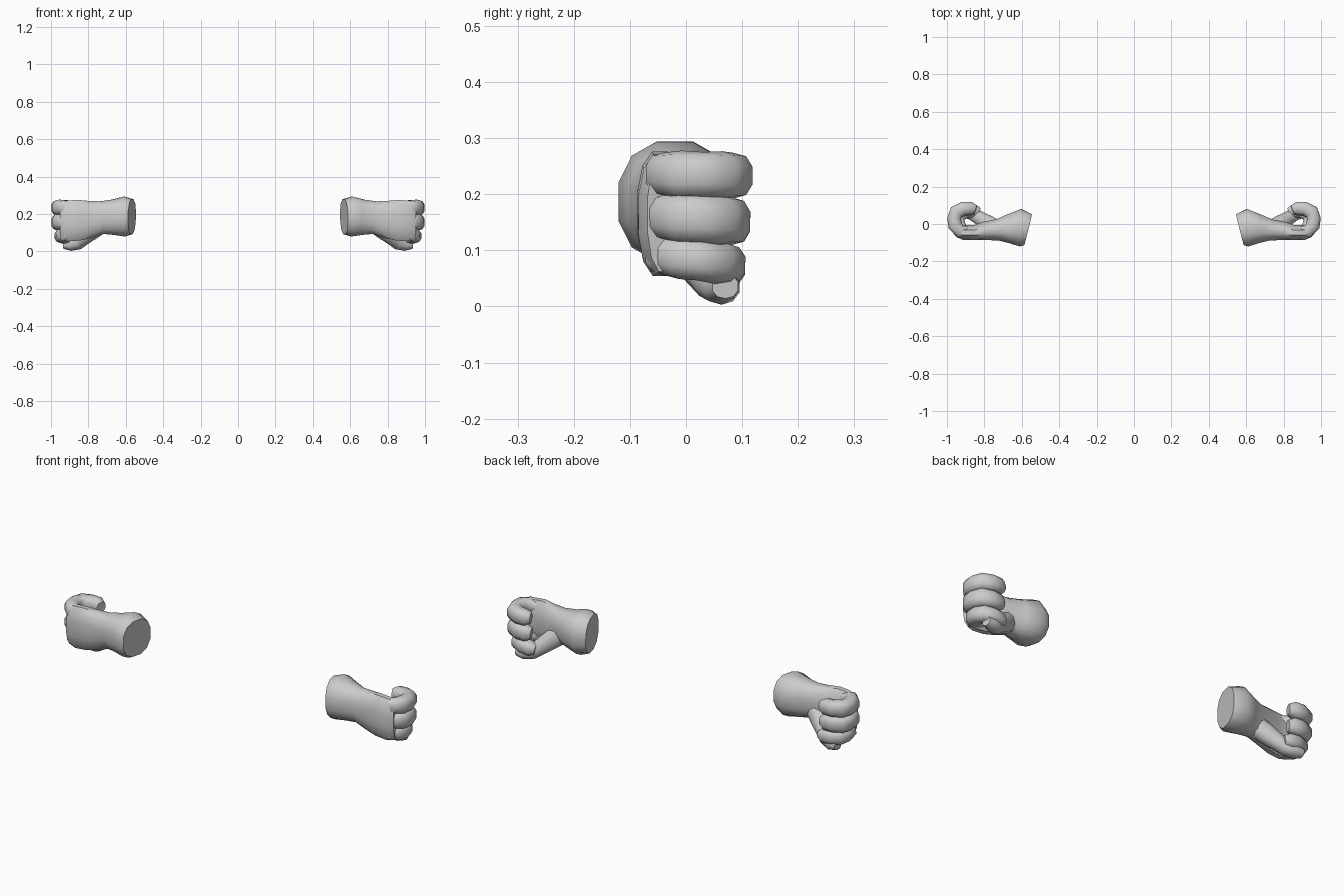
import bpy, bmesh, math
from mathutils import Vector

if "Cube" in bpy.data.objects:
    bpy.data.objects.remove(bpy.data.objects["Cube"])

grey = bpy.data.materials.new("plain grey")
grey.diffuse_color = (0.6, 0.6, 0.6, 1)
grey.use_nodes = True
grey.node_tree.nodes["Principled BSDF"].inputs["Base Color"].default_value = grey.diffuse_color


def loft(name, rings, sides=10, power=1.0, level=1):
    """Skin superellipse rings; each ring is (centre, side axis, up axis)."""
    bm = bmesh.new()
    loops = []
    for c, u, v in rings:
        loop = []
        for i in range(sides):
            a = 2 * math.pi * (i + 0.5) / sides
            ca, sa = math.cos(a), math.sin(a)
            ca = math.copysign(abs(ca) ** power, ca)
            sa = math.copysign(abs(sa) ** power, sa)
            loop.append(bm.verts.new(c + u * ca + v * sa))
        loops.append(loop)
    for a, b in zip(loops, loops[1:]):
        for i in range(sides):
            j = (i + 1) % sides
            bm.faces.new((a[i], a[j], b[j], b[i]))
    bm.faces.new(loops[0][::-1])
    bm.faces.new(loops[-1])
    bmesh.ops.recalc_face_normals(bm, faces=bm.faces)
    mesh = bpy.data.meshes.new(name)
    bm.to_mesh(mesh)
    bm.free()
    mesh.materials.append(grey)
    ob = bpy.data.objects.new(name, mesh)
    bpy.context.collection.objects.link(ob)
    bpy.ops.object.select_all(action='DESELECT')
    ob.select_set(True)
    bpy.context.view_layer.objects.active = ob
    bpy.ops.object.shade_smooth_by_angle(angle=math.radians(50))
    ob.modifiers.new("other hand", 'MIRROR').use_axis[0] = True
    return ob


def tube(name, path, **kw):
    """Sweep along points (x, y, z, half thickness, half height)."""
    pts = [Vector(p[:3]) for p in path]
    rings = []
    for i, p in enumerate(path):
        t = (pts[min(i + 1, len(pts) - 1)] - pts[max(i - 1, 0)]).normalized()
        side = Vector((0, 0, 1)).cross(t).normalized()
        rings.append((pts[i], side * p[3], t.cross(side) * p[4]))
    return loft(name, rings, **kw)


# Forearm stump, wrist and back of the hand: x, y, z, half depth, half height
arm = [(0.567, -0.030, 0.186, 0.088, 0.096), (0.607, -0.020, 0.187, 0.103, 0.110),
       (0.67, -0.026, 0.183, 0.080, 0.097), (0.73, -0.031, 0.181, 0.058, 0.090),
       (0.79, -0.036, 0.172, 0.052, 0.102), (0.85, -0.046, 0.168, 0.042, 0.112),
       (0.91, -0.046, 0.163, 0.040, 0.112), (0.945, -0.038, 0.163, 0.032, 0.104)]
tube("wrist_and_palm", arm, sides=12, power=0.85)

# Three curled fingers: base height, drop along curl, half height, reach
curl = [(0.88, -0.042, 0.7), (0.930, -0.040, 0.95), (0.956, -0.008, 1.05),
        (0.962, 0.030, 1.0), (0.950, 0.064, 1.05), (0.912, 0.083, 1.0),
        (0.870, 0.084, 0.95), (0.848, 0.076, 0.65)]
for name, z, drop, h, back, shrink in (("upper_finger", 0.236, 0.004, 0.041, 0.0, 1.0),
                                       ("middle_finger", 0.162, 0.014, 0.043, 0.0, 0.95),
                                       ("lower_finger", 0.096, 0.030, 0.037, 0.018, 0.84)):
    n = len(curl) - 1
    tube(name, [(x - back, y * shrink if y > 0 else y, z - drop * i / n, 0.038 * s, h * s)
                for i, (x, y, s) in enumerate(curl)], sides=10, power=0.8)

# Thumb folded below the fingers
tube("thumb", [(0.72, -0.025, 0.155, 0.040, 0.050), (0.77, -0.002, 0.118, 0.045, 0.050),
               (0.815, 0.025, 0.080, 0.040, 0.042), (0.855, 0.050, 0.046, 0.036, 0.037),
               (0.895, 0.064, 0.036, 0.034, 0.033), (0.932, 0.070, 0.036, 0.024, 0.022)],
     sides=10, power=0.9)
